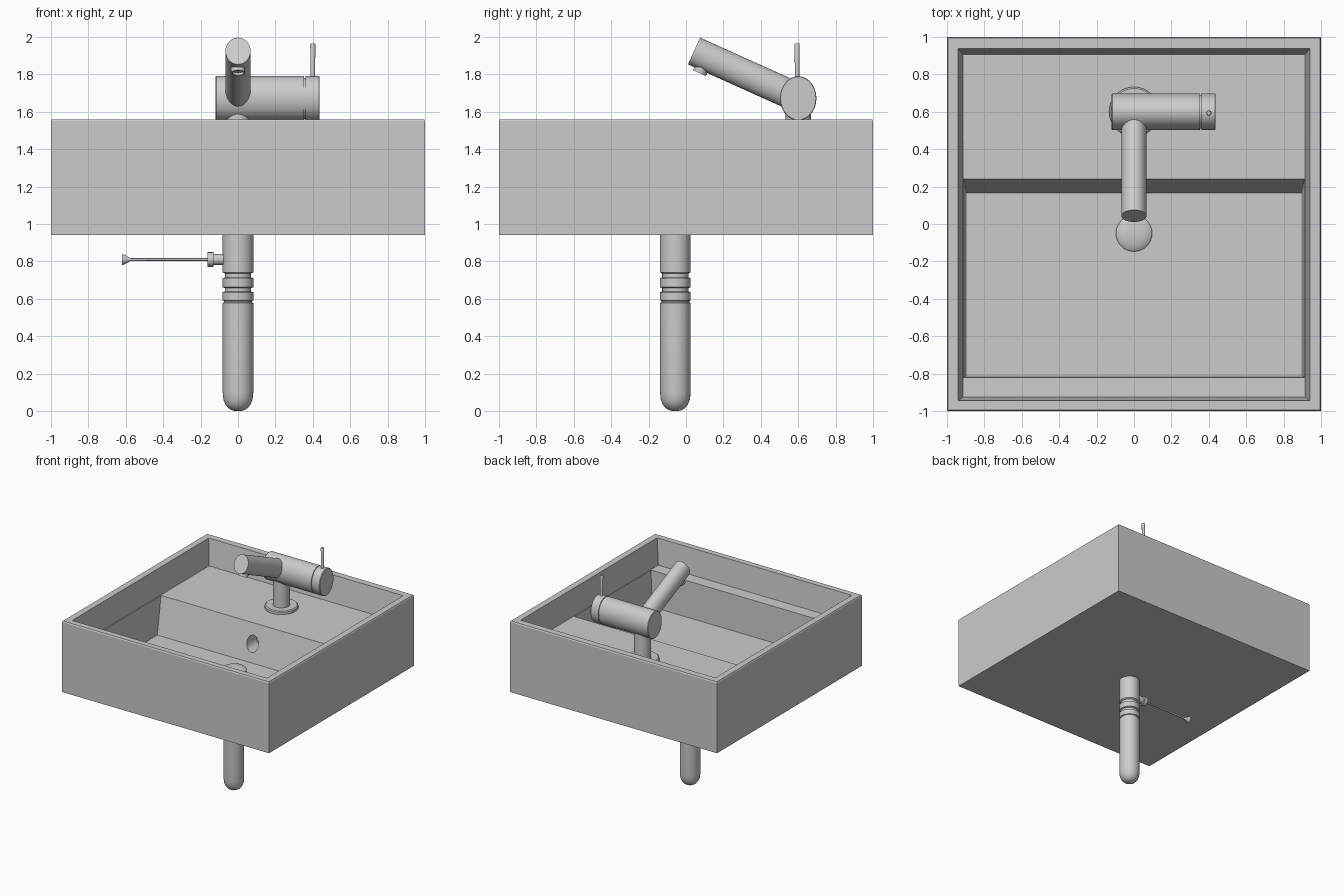
import bpy, bmesh, math
from mathutils import Vector

if "Cube" in bpy.data.objects:
    bpy.data.objects.remove(bpy.data.objects["Cube"])


def finish(name, bm, smooth=True):
    bmesh.ops.recalc_face_normals(bm, faces=bm.faces[:])
    me = bpy.data.meshes.new(name)
    bm.to_mesh(me)
    bm.free()
    ob = bpy.data.objects.new(name, me)
    bpy.context.collection.objects.link(ob)
    if smooth:
        bpy.ops.object.select_all(action='DESELECT')
        ob.select_set(True)
        bpy.context.view_layer.objects.active = ob
        bpy.ops.object.shade_smooth_by_angle(angle=math.radians(30))
    return ob


def loft(bm, loops):
    """Skin successive point loops and cap both ends."""
    rings = [[bm.verts.new(p) for p in loop] for loop in loops]
    for a, b in zip(rings, rings[1:]):
        n = len(a)
        for i in range(n):
            j = (i + 1) % n
            bm.faces.new((a[i], a[j], b[j], b[i]))
    bm.faces.new(rings[0])
    bm.faces.new(rings[-1])


def turned(name, profile, origin=(0, 0, 0), axis=(0, 0, 1), u=(1, 0, 0), squash=1, n=32):
    """Turn (radius, distance) pairs about an axis; squash scales the second radius."""
    o, a, u = Vector(origin), Vector(axis).normalized(), Vector(u)
    v = a.cross(u) * squash
    bm = bmesh.new()
    angles = [2 * math.pi * i / n for i in range(n)]
    loft(bm, [[o + a * d + r * (u * math.cos(t) + v * math.sin(t)) for t in angles]
              for r, d in profile])
    return finish(name, bm)


def rect(x, y0, y1, z):
    return [(-x, y0, z), (x, y0, z), (x, y1, z), (-x, y1, z)]


# Basin: outer shell, rim, raised deck level, deep bowl
bm = bmesh.new()
loft(bm, [rect(1, -1, 1, 0.94), rect(1, -1, 1, 1.55), rect(0.995, -0.995, 0.995, 1.56),
          rect(0.94, -0.945, 0.938, 1.56), rect(0.915, -0.925, 0.907, 1.335),
          rect(0.912, -0.82, 0.24, 1.333), rect(0.895, -0.81, 0.165, 1.02)])
basin = finish("basin", bm, smooth=False)

# Overflow hole in the sloping step
cutter = turned("overflow_cutter", [(0.055, 0), (0.055, 0.25)], (0, 0.08, 1.17),
                (0, 1, 0), squash=1.25)
cutter.hide_render = True
cutter.hide_viewport = True
cut = basin.modifiers.new("overflow", 'BOOLEAN')
cut.operation = 'DIFFERENCE'
cut.solver = 'EXACT'
cut.object = cutter

# Drain plug
turned("drain_plug", [(0.097, 1.01), (0.097, 1.045), (0.085, 1.055), (0.05, 1.063),
                      (0.01, 1.066)], (0, -0.05, 0))

# Tap: flange and stem, horizontal body, handle end with lever
turned("tap_stem", [(0.133, 1.325), (0.133, 1.355), (0.125, 1.362), (0.068, 1.362),
                    (0.068, 1.62)], (0, 0.6, 0))
turned("tap_body", [(0.094, -0.12), (0.097, -0.116), (0.097, 0.354), (0.09, 0.354),
                    (0.09, 0.36), (0.097, 0.36), (0.097, 0.432), (0.094, 0.436)],
       (0, 0.6, 1.672), (1, 0, 0), (0, 1, 0), 1.22, 48)
turned("tap_lever", [(0.011, 1.75), (0.014, 1.96), (0.011, 1.966)], (0.4, 0.594, 0), n=16)

# Spout and its outlet nozzle
turned("spout", [(0.067, 0), (0.067, 0.58)], (0, 0.043, 1.925), (0, 0.91, -0.41),
       squash=1.17)
turned("spout_nozzle", [(0.038, 0), (0.038, 0.045), (0.03, 0.045), (0.03, 0.03)],
       (0, 0.09, 1.848), (0, -0.41, -0.91), n=24)

# Waste pipe with grooved collars and rounded foot
turned("waste_pipe", [(0.082, 0.95), (0.082, 0.742), (0.07, 0.735), (0.07, 0.715),
                      (0.082, 0.71), (0.082, 0.662), (0.07, 0.657), (0.07, 0.64),
                      (0.082, 0.635), (0.082, 0.592), (0.075, 0.588), (0.075, 0.582),
                      (0.082, 0.578), (0.082, 0.1), (0.078, 0.062), (0.067, 0.034),
                      (0.05, 0.014), (0.03, 0.003), (0.01, 0)], (0, -0.057, 0))

# Pop-up control rod with collar and flared knob
turned("control_rod", [(0.03, 0.05), (0.03, 0.13), (0.039, 0.13), (0.039, 0.163),
                       (0.007, 0.163), (0.007, 0.572), (0.028, 0.612), (0.028, 0.62)],
       (0, -0.057, 0.81), (-1, 0, 0), (0, 1, 0), n=20)
